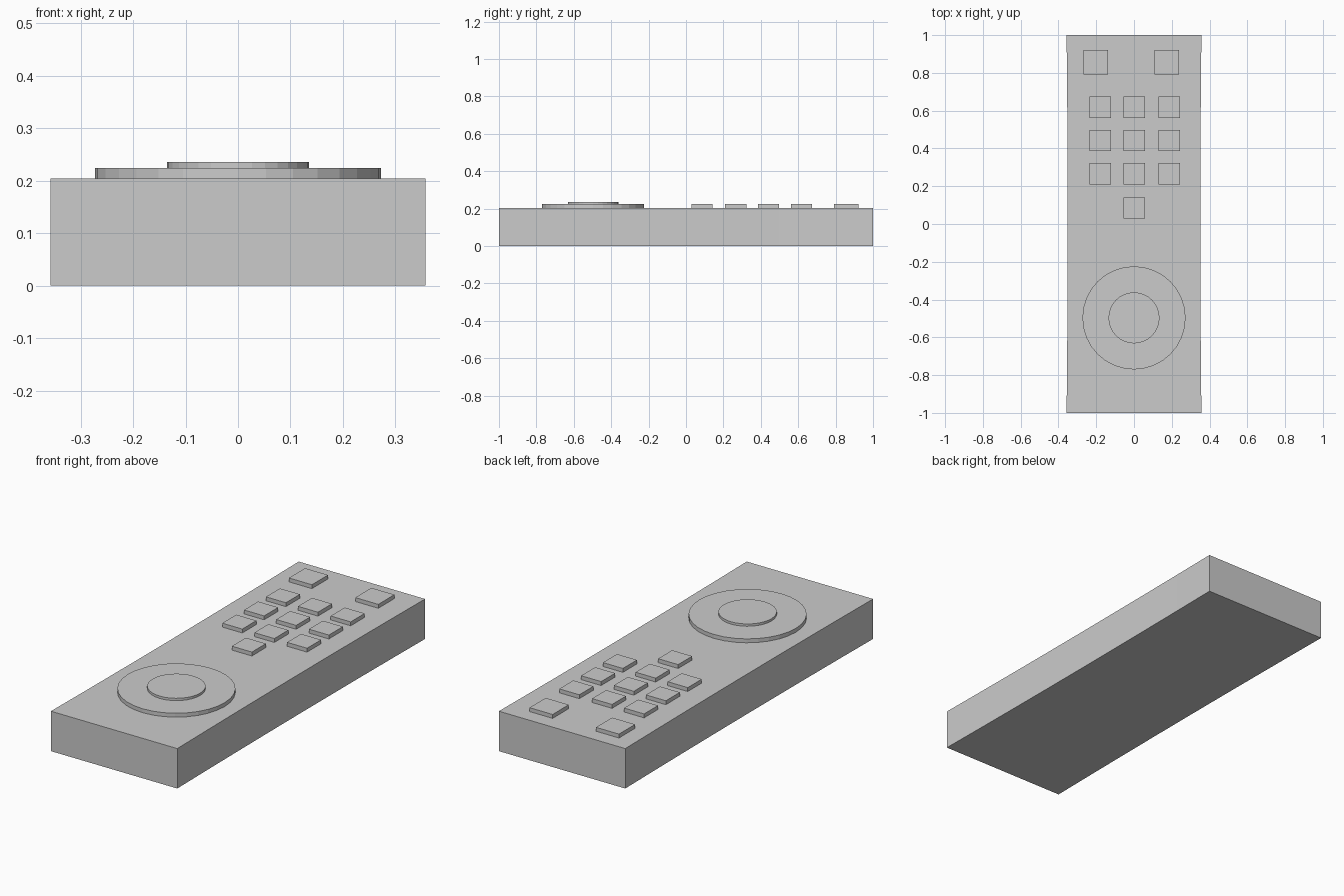
import bpy, bmesh, math

if "Cube" in bpy.data.objects:
    bpy.data.objects.remove(bpy.data.objects["Cube"])

TOP = 0.204          # height of the body's upper face
HALF_W, HALF_L = 0.357, 1.0
WAIST = 0.006        # slight inward bow of the long sides


def finish(name, bm):
    bmesh.ops.recalc_face_normals(bm, faces=bm.faces)
    mesh = bpy.data.meshes.new(name)
    bm.to_mesh(mesh)
    bm.free()
    obj = bpy.data.objects.new(name, mesh)
    bpy.context.collection.objects.link(obj)
    return obj


def prism(name, outline, z0, z1):
    bm = bmesh.new()
    face = bm.faces.new([bm.verts.new((x, y, z0)) for x, y in outline])
    ext = bmesh.ops.extrude_face_region(bm, geom=[face], use_keep_orig=True)
    for v in ext["geom"]:
        if isinstance(v, bmesh.types.BMVert):
            v.co.z = z1
    return finish(name, bm)


def disc(name, radius, y, z0, z1, sides=32):
    ring = [(radius * math.cos(a), y + radius * math.sin(a))
            for a in (2 * math.pi * i / sides for i in range(sides))]
    return prism(name, ring, z0, z1)


def button(name, x, y, size, z1):
    h = size / 2
    return prism(name, [(x - h, y - h), (x + h, y - h), (x + h, y + h), (x - h, y + h)], TOP, z1)


# Body: long slab with barely waisted sides
steps = 8
right = []
for i in range(steps + 1):
    t = -1 + 2 * i / steps
    right.append((HALF_W - WAIST * (1 - t * t), HALF_L * t))
prism("body", right + [(-x, y) for x, y in reversed(right)], 0, TOP)

# Round navigation pad with raised centre
disc("dial_ring", 0.273, -0.497, TOP, 0.224)
disc("dial_centre", 0.135, -0.497, 0.224, 0.236)

# Number keys: three rows of three plus a single key below
columns = (-0.179, 0.002, 0.187)
for r, y in enumerate((0.618, 0.442, 0.266)):
    for c, x in enumerate(columns):
        button(f"number_key_{r}_{c}", x, y, 0.113, 0.224)
button("zero_key", columns[1], 0.085, 0.113, 0.224)

# Two larger keys at the far end
button("top_key_left", -0.202, 0.857, 0.13, 0.224)
button("top_key_right", 0.173, 0.857, 0.13, 0.224)
